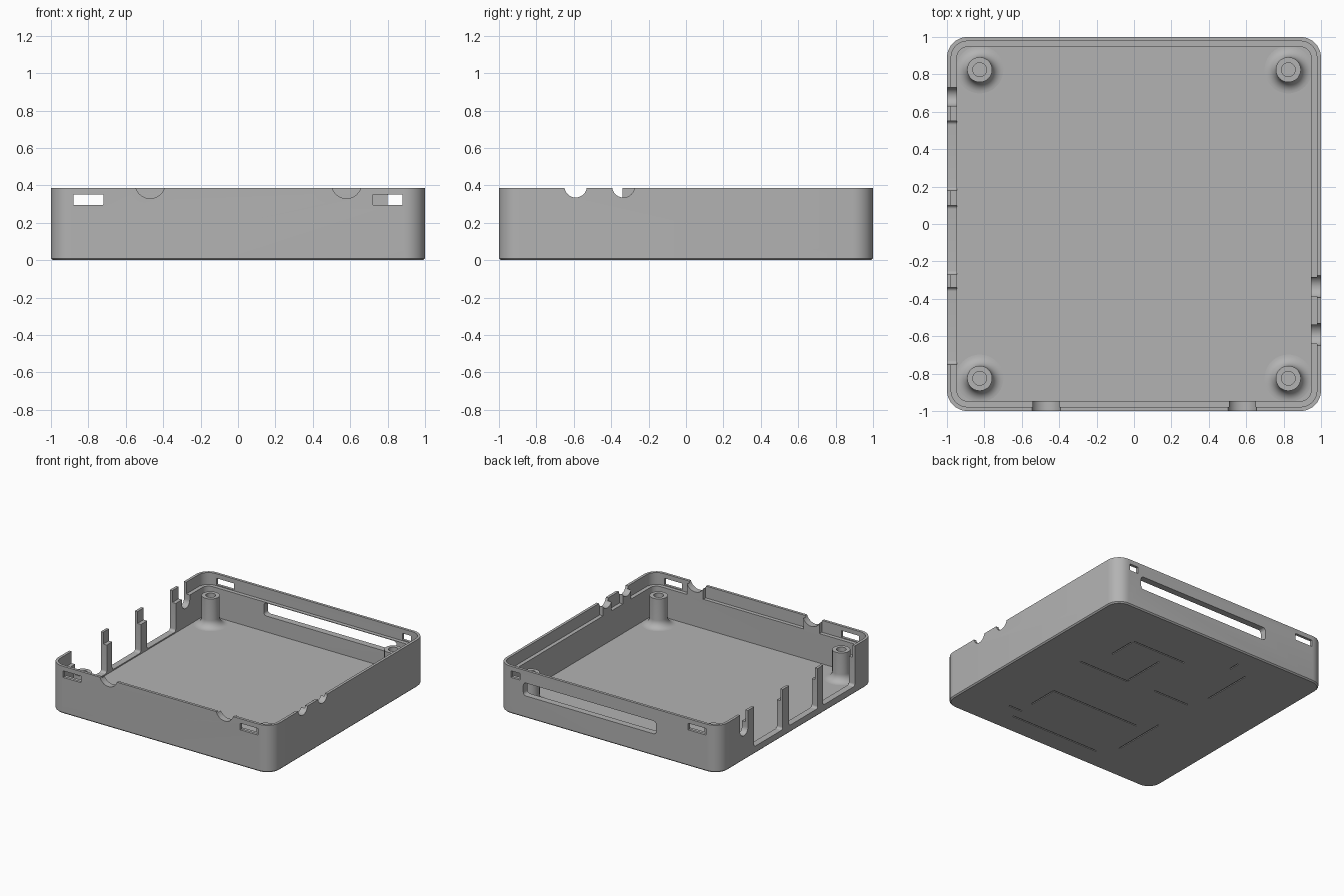
import bpy, bmesh, math

cube = bpy.data.objects.get("Cube")
if cube:
    bpy.data.objects.remove(cube)

H, WALL, LIP, LEDGE, FLOOR = 0.387, 0.053, 0.022, 0.29, 0.05

grey = bpy.data.materials.new("matte grey")
grey.use_nodes = True
grey.diffuse_color = (0.45, 0.45, 0.45, 1)
grey.node_tree.nodes["Principled BSDF"].inputs["Base Color"].default_value = grey.diffuse_color


def rounded_rect(u0, u1, v0, v1, r, steps=8):
    """Counter-clockwise outline of a rectangle with rounded corners."""
    corners = [(u1 - r, v1 - r), (u0 + r, v1 - r), (u0 + r, v0 + r), (u1 - r, v0 + r)]
    pts = []
    for k, (u, v) in enumerate(corners):
        for i in range(steps + 1):
            a = math.pi / 2 * (k + i / steps)
            pts.append((u + r * math.cos(a), v + r * math.sin(a)))
    return pts


def loft(bm, rings):
    """Skin a list of closed rings and cap both ends."""
    loops = [[bm.verts.new(p) for p in ring] for ring in rings]
    n = len(loops[0])
    for a, b in zip(loops, loops[1:]):
        for i in range(n):
            j = (i + 1) % n
            bm.faces.new((a[i], a[j], b[j], b[i]))
    bm.faces.new(loops[0][::-1])
    bm.faces.new(loops[-1])


def prism(bm, outline, axis, start, end):
    """Extrude an upright outline along x or y."""
    if axis == "x":
        loft(bm, [[(d, u, v) for u, v in outline] for d in (start, end)])
    else:
        loft(bm, [[(u, d, v) for u, v in outline] for d in (start, end)])


def box(bm, x0, x1, y0, y1, z0, z1):
    loft(bm, [[(x0, y0, z), (x1, y0, z), (x1, y1, z), (x0, y1, z)] for z in (z0, z1)])


def finish(bm, name):
    bmesh.ops.recalc_face_normals(bm, faces=bm.faces[:])
    mesh = bpy.data.meshes.new(name)
    bm.to_mesh(mesh)
    bm.free()
    obj = bpy.data.objects.new(name, mesh)
    bpy.context.collection.objects.link(obj)
    mesh.materials.append(grey)
    return obj


def select(obj):
    bpy.ops.object.select_all(action="DESELECT")
    obj.select_set(True)
    bpy.context.view_layer.objects.active = obj


def combine(target, tool, operation):
    """Apply a boolean and discard its tool."""
    tool.hide_render = True
    mod = target.modifiers.new(operation, "BOOLEAN")
    mod.operation, mod.solver, mod.object = operation, "EXACT", tool
    select(target)
    bpy.ops.object.modifier_apply(modifier=mod.name)
    bpy.data.objects.remove(tool)


# Tray: floor, walls and stepped rim in one loft
bm = bmesh.new()
steps = [(0.01, 0), (0, 0.01), (0, H), (LIP, H), (LIP, LEDGE), (WALL, LEDGE), (WALL, FLOOR)]
loft(bm, [[(x, y, z) for x, y in rounded_rect(inset - 1, 1 - inset, inset - 1, 1 - inset, 0.11 - inset)]
          for inset, z in steps])
tray = finish(bm, "tray")

# Cable notches: (axis, position, radius, centre height)
notches = [("y", -0.47, 0.08, 0.41), ("y", 0.58, 0.08, 0.41),
           ("x", -0.59, 0.06, 0.395), ("x", -0.335, 0.06, 0.395)]

# Pads that fill the rim step under the notches
bm = bmesh.new()
for axis, p, r, _ in notches:
    w = r - 0.008
    if axis == "y":
        box(bm, p - w, p + w, -0.99, WALL - 0.999, LEDGE - 0.01, H - 0.001)
    else:
        box(bm, 0.999 - WALL, 0.99, p - w, p + w, LEDGE - 0.01, H - 0.001)
combine(tray, finish(bm, "notch_pads"), "UNION")

# Notches in the front and +x walls
bm = bmesh.new()
for axis, p, r, z in notches:
    outline = rounded_rect(p - r, p + r, z - r, z + r, r)
    side = -1 if axis == "y" else 1
    prism(bm, outline, axis, side * 0.9, side * 1.1)
# Port openings and the tall cable slot in the -x wall
for y0, y1 in [(0.18, 0.55), (-0.27, 0.10), (-0.75, -0.34)]:
    prism(bm, rounded_rect(y0, y1, 0.06, 0.6, 0.02), "x", -1.1, -0.9)
prism(bm, rounded_rect(0.63, 0.73, 0.2, 0.6, 0.05), "x", -1.1, -0.9)
# Snap windows in the front and back lips
for x0, x1, side in [(-0.88, -0.72, -1), (0.72, 0.88, -1), (-0.88, -0.72, 1), (0.8, 0.88, 1)]:
    prism(bm, rounded_rect(x0, x1, 0.296, 0.35, 0.001, 1), "y", side * 0.9, side * 1.1)
# Long card slot in the back wall
prism(bm, rounded_rect(-0.43, 0.77, 0.18, 0.285, 0.025), "y", 0.9, 1.1)
combine(tray, finish(bm, "wall_cutters"), "DIFFERENCE")

# Fine grooves under the floor: along x (x0, x1, y), along y (x, y0, y1)
bm = bmesh.new()
g, depth = 0.005, 0.006
for x0, x1, y in [(0.16, 0.62, 0.12), (0.02, 0.5, 0.6), (-0.4, -0.08, 0.14),
                  (-0.31, 0.5, -0.34), (-0.32, 0.48, -0.82), (0.48, 0.6, -0.72)]:
    box(bm, x0, x1, y - g, y + g, -0.1, depth)
for x, y0, y1 in [(0.17, 0.14, 0.49), (0.51, 0.36, 0.58), (-0.46, 0.31, 0.73),
                  (-0.3, 0.75, 0.84), (0.49, -0.59, -0.36), (-0.43, -0.68, -0.23)]:
    box(bm, x - g, x + g, y0, y1, -0.1, depth)
combine(tray, finish(bm, "groove_cutters"), "DIFFERENCE")
select(tray)
bpy.ops.object.shade_smooth_by_angle(angle=math.radians(30))

# Screw posts: turned profile with a filleted foot and a blind hole
R, HOLE, FILLET, TOP = 0.067, 0.037, 0.06, 0.285
profile = [(R + FILLET, FLOOR - 0.01)]
for i in range(9):
    a = math.pi / 2 * i / 8
    profile.append((R + FILLET * (1 - math.sin(a)), FLOOR + FILLET * (1 - math.cos(a))))
profile += [(R, TOP), (HOLE, TOP), (HOLE, FLOOR + 0.02)]
for sx, xname in [(-1, "right"), (1, "left")]:
    for sy, yname in [(-1, "front"), (1, "back")]:
        bm = bmesh.new()
        turns = [2 * math.pi * i / 40 for i in range(40)]
        loft(bm, [[(sx * 0.825 + r * math.cos(t), sy * 0.825 + r * math.sin(t), z) for t in turns]
                  for r, z in profile])
        select(finish(bm, f"screw_post_{yname}_{xname}"))
        bpy.ops.object.shade_smooth_by_angle(angle=math.radians(30))
